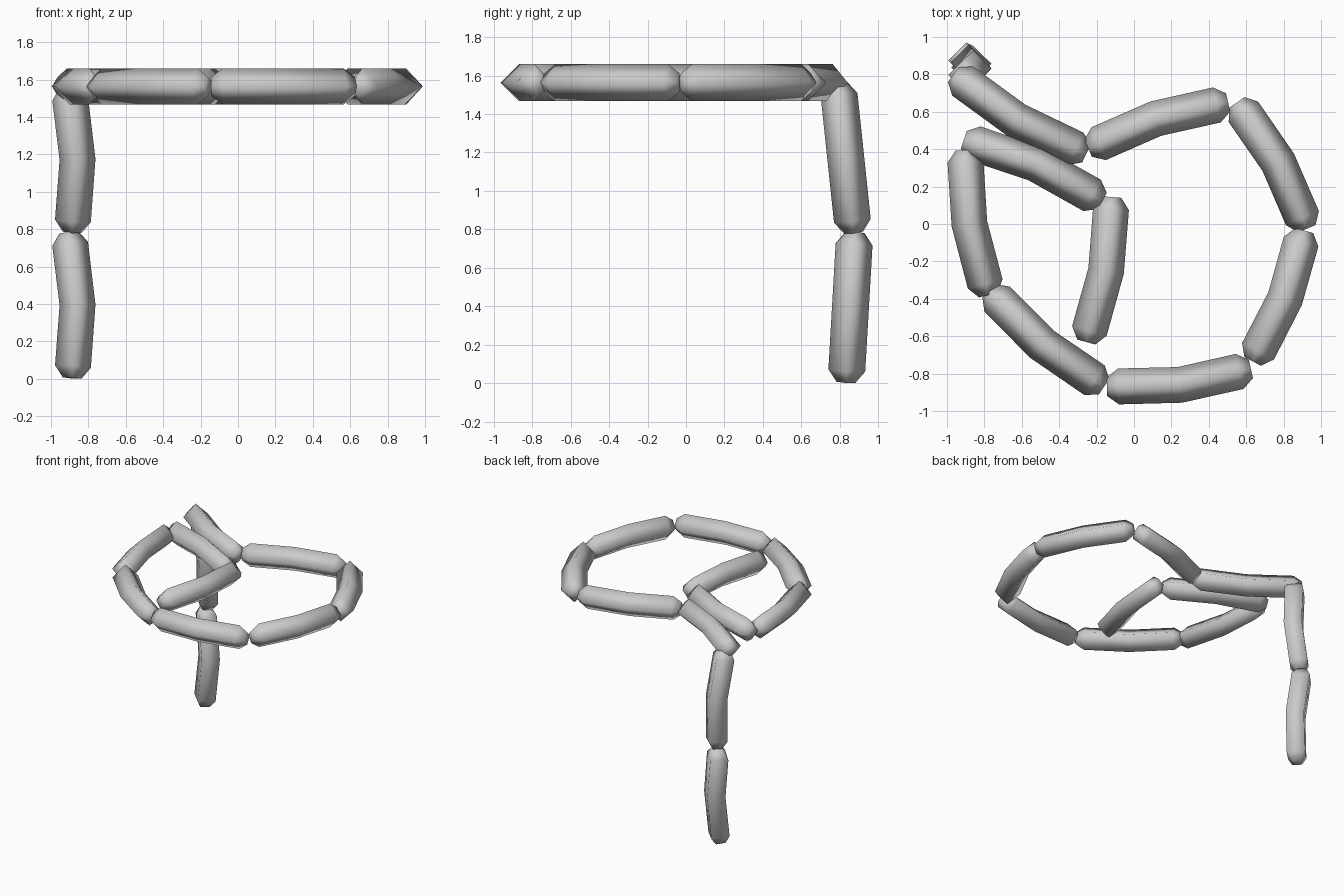
import bpy, bmesh
from mathutils import Vector

if "Cube" in bpy.data.objects:
    bpy.data.objects.remove(bpy.data.objects["Cube"])

R, TIP_R, CAP, BULGE = 0.096, 0.05, 0.062, 0.038
Z = 1.563


def link(name, a, b, bulge):
    """Four-sided bent sausage from tip a to tip b, bowed towards the bulge direction."""
    a, b = Vector(a), Vector(b)
    axis = (b - a).normalized()
    out = Vector(bulge)
    out = (out - axis * out.dot(axis)).normalized()
    side = axis.cross(out)
    mid = (a + b) / 2 + out * BULGE
    da, db = (mid - a).normalized(), (b - mid).normalized()
    stations = [(a, da, TIP_R), (a + da * CAP, da, R), (mid, axis, R),
                (b - db * CAP, db, R), (b, db, TIP_R)]
    bm = bmesh.new()
    rings = []
    for c, d, r in stations:
        u = side.cross(d)
        u = u if u.dot(out) > 0 else -u
        rings.append([bm.verts.new(c + v * r) for v in (u, side, -u, -side)])
    for p, q in zip(rings, rings[1:]):
        for i in range(4):
            j = (i + 1) % 4
            bm.faces.new((p[i], p[j], q[j], q[i]))
    bm.faces.new(rings[0])
    bm.faces.new(rings[-1])
    bmesh.ops.recalc_face_normals(bm, faces=bm.faces)
    for f in bm.faces:
        f.smooth = True
    me = bpy.data.meshes.new(name)
    bm.to_mesh(me)
    bm.free()
    ob = bpy.data.objects.new(name, me)
    bpy.context.collection.objects.link(ob)


# Flat coil of links: start xy, end xy, bulge xy
coil = [
    ((-0.965, 0.80), (-0.255, 0.375), (-1, -1)),
    ((-0.245, 0.405), (0.503, 0.65), (0, 1)),
    ((0.55, 0.65), (0.925, -0.025), (1, 1)),
    ((0.91, -0.035), (0.635, -0.735), (1, -1)),
    ((0.625, -0.775), (-0.145, -0.87), (0, -1)),
    ((-0.16, -0.87), (-0.775, -0.358), (-1, -1)),
    ((-0.78, -0.38), (-0.905, 0.395), (-1, 0)),
    ((-0.91, 0.45), (-0.17, 0.123), (1, 1)),
    ((-0.118, 0.144), (-0.255, -0.631), (1, 0)),
]
for i, (a, b, o) in enumerate(coil):
    link(f"coil_link_{i + 1}", (*a, Z), (*b, Z), (*o, 0))

# Hanging links
link("hanging_link_upper", (-0.905, 0.79, 1.56), (-0.887, 0.872, 0.783), (1, 0, 0))
link("hanging_link_lower", (-0.905, 0.878, 0.783), (-0.887, 0.833, 0.004), (1, 0, 0))
